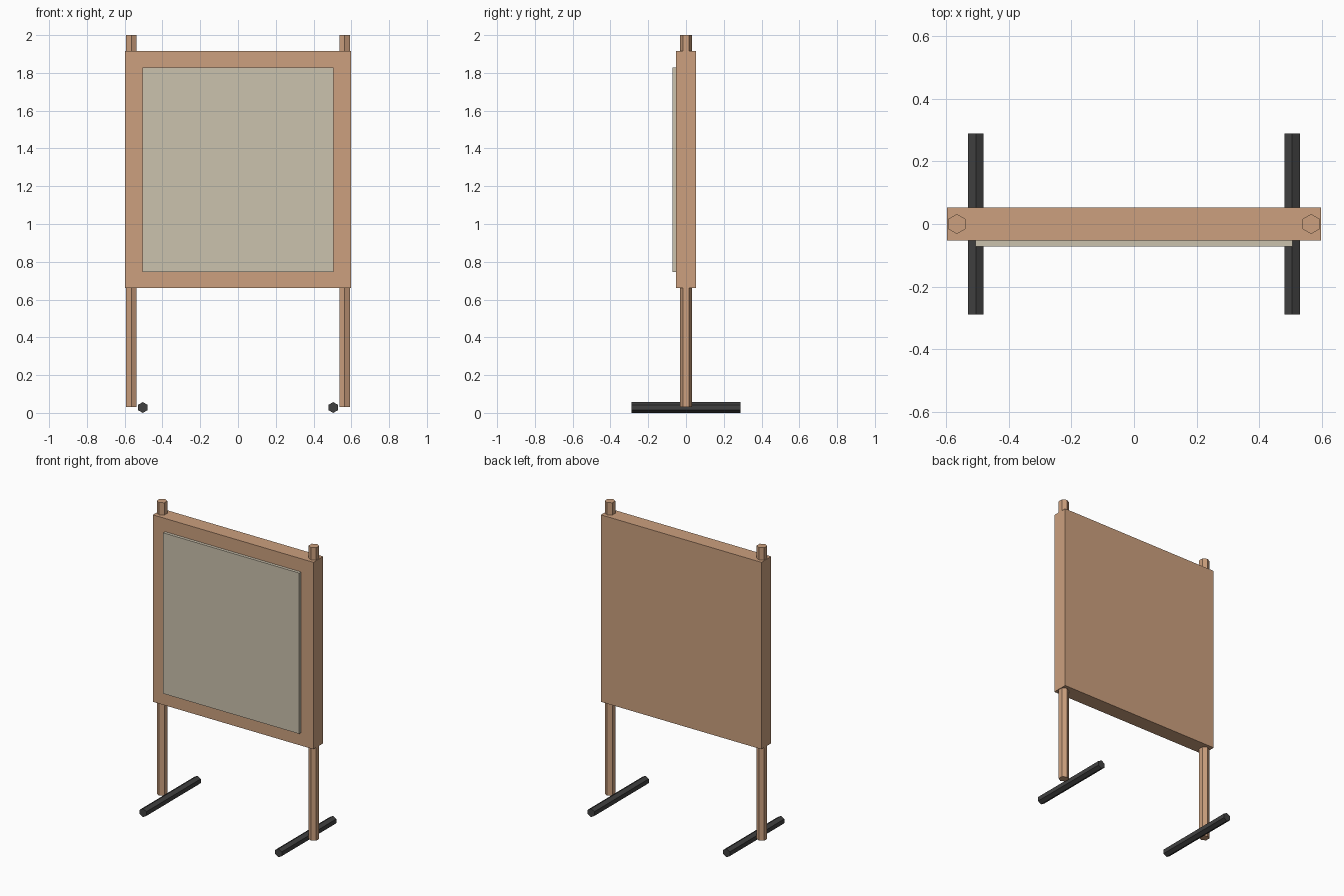
import bpy, bmesh, math
from mathutils import Vector

if "Cube" in bpy.data.objects:
    bpy.data.objects.remove(bpy.data.objects["Cube"])


def material(name, rgb):
    lin = [(c / 255 / 12.92) if c / 255 <= 0.04045 else ((c / 255 + 0.055) / 1.055) ** 2.4 for c in rgb]
    m = bpy.data.materials.new(name)
    m.diffuse_color = (*lin, 1)
    m.use_nodes = True
    m.node_tree.nodes["Principled BSDF"].inputs["Base Color"].default_value = m.diffuse_color
    return m


wood = material("tan_wood", (204, 160, 126))
paper = material("pale_paper", (203, 194, 174))
dark = material("dark_metal", (64, 64, 64))


def add_object(name, bm, mat):
    bmesh.ops.recalc_face_normals(bm, faces=bm.faces[:])
    me = bpy.data.meshes.new(name)
    bm.to_mesh(me)
    bm.free()
    me.materials.append(mat)
    bpy.context.collection.objects.link(bpy.data.objects.new(name, me))


def box(name, lo, hi, mat):
    lo, hi = Vector(lo), Vector(hi)
    bm = bmesh.new()
    bmesh.ops.create_cube(bm, size=1)
    for v in bm.verts:
        v.co = (lo + hi) / 2 + v.co * (hi - lo)
    add_object(name, bm, mat)


def hex_bar(name, start, length_vec, u, w, r, mat):
    """Hexagonal prism; corners start along u, w is the other cross axis."""
    bm = bmesh.new()
    start, u, w = Vector(start), Vector(u), Vector(w)
    ring = []
    for i in range(6):
        a = math.tau * i / 6
        ring.append(bm.verts.new(start + r * (u * math.cos(a) + w * math.sin(a))))
    face = bm.faces.new(ring)
    ext = bmesh.ops.extrude_face_region(bm, geom=[face], use_keep_orig=True)
    verts = [g for g in ext["geom"] if isinstance(g, bmesh.types.BMVert)]
    bmesh.ops.translate(bm, verts=verts, vec=length_vec)
    add_object(name, bm, mat)


# Board and the display sheet on its front
box("board", (-0.597, -0.052, 0.66), (0.597, 0.052, 1.917), wood)
box("display_sheet", (-0.506, -0.072, 0.747), (0.506, -0.05, 1.828), paper)

# Upright poles and floor bars, one of each per side
for side, sx in (("left", -1), ("right", 1)):
    hex_bar(side + "_pole", (sx * 0.565, 0, 0.03), (0, 0, 1.97), (0, 1, 0), (1, 0, 0), 0.032, wood)
    hex_bar(side + "_foot_bar", (sx * 0.504, -0.289, 0.0285), (0, 0.578, 0), (0, 0, 1), (1, 0, 0), 0.0285, dark)
